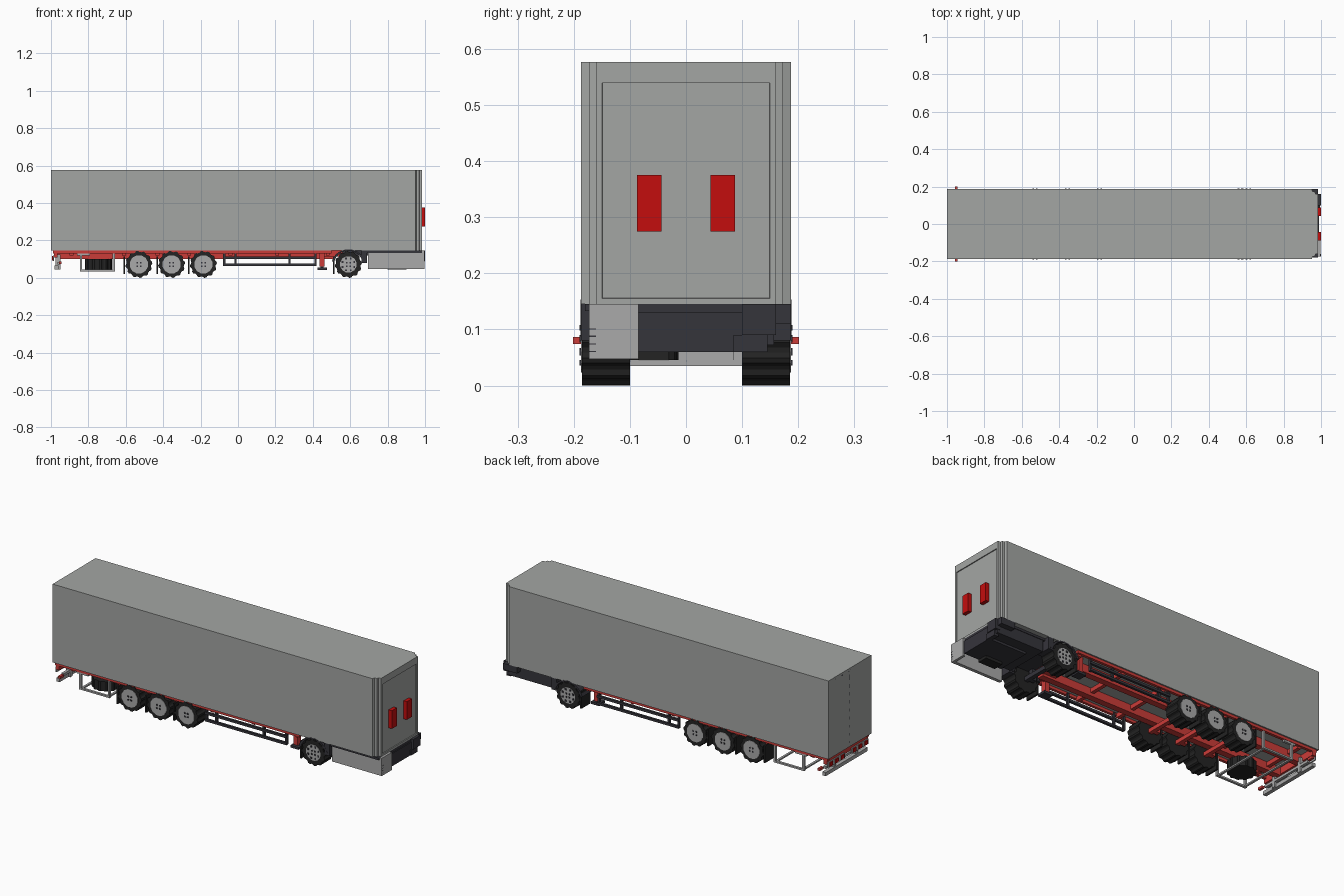
import bpy, bmesh, math
from mathutils import Matrix

old = bpy.data.objects.get("Cube")
if old:
    bpy.data.objects.remove(old, do_unlink=True)


def material(name, r, g, b):
    m = bpy.data.materials.new(name)
    m.use_nodes = True
    m.diffuse_color = (r, g, b, 1)
    m.node_tree.nodes["Principled BSDF"].inputs["Base Color"].default_value = (r, g, b, 1)
    return m


GREY = material("body grey", 0.37, 0.38, 0.37)
LIGHT = material("light grey", 0.40, 0.40, 0.40)
DARK = material("dark slate", 0.036, 0.035, 0.044)
TYRE = material("tyre black", 0.017, 0.017, 0.017)
RED = material("chassis red", 0.60, 0.045, 0.04)
LAMP = material("lamp red", 0.55, 0.004, 0.004)


def finish(bm, name, mat):
    bmesh.ops.recalc_face_normals(bm, faces=bm.faces)
    me = bpy.data.meshes.new(name)
    bm.to_mesh(me)
    bm.free()
    me.materials.append(mat)
    ob = bpy.data.objects.new(name, me)
    bpy.context.collection.objects.link(ob)
    return ob


def boxes(name, mat, specs, mirror=False):
    """Join boxes given as (x0, x1, y0, y1, z0, z1); mirror repeats them across y."""
    bm = bmesh.new()
    for x0, x1, y0, y1, z0, z1 in specs:
        for s in ((1, -1) if mirror else (1,)):
            c = ((x0 + x1) / 2, s * (y0 + y1) / 2, (z0 + z1) / 2)
            mat4 = Matrix.Translation(c) @ Matrix.Diagonal((x1 - x0, y1 - y0, z1 - z0, 1))
            bmesh.ops.create_cube(bm, size=1, matrix=mat4)
    return finish(bm, name, mat)


def prism(name, mat, pts, a, b, axis="y"):
    """Extrude a closed outline: (x, z) along y, or (x, y) along z."""
    bm = bmesh.new()
    place = (lambda p, t: (p[0], t, p[1])) if axis == "y" else (lambda p, t: (p[0], p[1], t))
    lo = [bm.verts.new(place(p, a)) for p in pts]
    hi = [bm.verts.new(place(p, b)) for p in pts]
    bm.faces.new(lo)
    bm.faces.new(hi)
    for i in range(len(pts)):
        j = (i + 1) % len(pts)
        bm.faces.new((lo[i], lo[j], hi[j], hi[i]))
    return finish(bm, name, mat)


def circle(cx, cz, r, n, r2=None):
    """Circle outline; a second radius makes tread notches."""
    out = []
    for i in range(n):
        rr = r if (r2 is None or i % 4 < 2) else r2
        a = 2 * math.pi * (i + 0.5) / n
        out.append((cx + rr * math.cos(a), cz + rr * math.sin(a)))
    return out


# Cargo body with stepped front corners
half = [(-1, 0.187), (0.95, 0.187), (0.955, 0.173), (0.968, 0.173), (0.97, 0.16), (0.985, 0.16)]
body = prism("cargo_body", GREY, half + [(x, -y) for x, y in reversed(half)], 0.145, 0.577, "z")

# Recessed panel on the front wall
bm = bmesh.new()
bm.from_mesh(body.data)
wall = [f for f in bm.faces if f.normal.x > 0.9 and f.calc_center_median().x > 0.98]
bmesh.ops.inset_region(bm, faces=wall, thickness=0.015)
for v in wall[0].verts:
    v.co.z += 0.027 * (-1 if v.co.z > 0.3 else 0)
bmesh.ops.inset_region(bm, faces=wall, thickness=0.0005, depth=-0.005)
bm.to_mesh(body.data)
bm.free()

# Front wall lamps
boxes("front_wall_lamps", LAMP, [(0.978, 1.0, 0.044, 0.087, 0.275, 0.375)], True)

# Rear door trim: centre gap, hinges and top light strip
boxes("door_gap", DARK, [(-1.0, -0.999, -0.002, 0.002, 0.155, 0.555)])
boxes("rear_top_strip", DARK, [(-1.0, -0.999, y, y + 0.04, 0.56, 0.567)
                               for y in (-0.16, -0.10, -0.02, 0.06, 0.12)])

# Chassis: lower rim, main rails, cross members
boxes("lower_rim", RED, [(-0.99, 0.5, 0.165, 0.18, 0.13, 0.145)], True)
boxes("main_rails", RED, [(-0.97, 0.52, 0.06, 0.095, 0.102, 0.145)], True)
boxes("cross_members", RED, [(x, x + 0.02, -0.17, 0.17, 0.12, 0.143)
                             for x in (-0.9, -0.62, -0.44, -0.27, -0.05, 0.2, 0.47)])
boxes("neck_plate", RED, [(0.44, 0.56, -0.12, 0.12, 0.115, 0.145)])
boxes("kingpin_frame", DARK, [(0.5, 0.72, -0.1, 0.1, 0.12, 0.145)])

# Wheels, axles, mudflaps
for n, cx in enumerate((-0.53, -0.355, -0.185, 0.59)):
    front = n == 3
    boxes(f"axle_{n}", DARK if front else RED, [(cx - 0.011, cx + 0.011, -0.12, 0.12, 0.06, 0.082)])
    boxes(f"axle_hanger_{n}", DARK if front else RED,
          [(cx - 0.035, cx - 0.01, 0.065, 0.09, 0.06, 0.12)], True)
    for side, s in (("left", 1), ("right", -1)):
        prism(f"tyre_{side}_{n}", TYRE, circle(cx, 0.072, 0.0722, 48, 0.066), s * 0.1, s * 0.185)
        r = 0.045 if front else 0.05
        prism(f"rim_{side}_{n}", LIGHT, circle(cx, 0.072, r, 12), s * 0.12, s * 0.187)
        boxes(f"hub_bolts_{side}_{n}", DARK,
              [(cx + dx - 0.004, cx + dx + 0.004, s * 0.1875 - 0.002, s * 0.1875 + 0.002,
                0.068 + dz, 0.076 + dz) for dx in (-0.009, 0.009) for dz in (-0.009, 0.009)])
        if front:
            boxes(f"hub_slots_{side}", DARK,
                  [(cx + 0.034 * math.cos(a) - 0.005, cx + 0.034 * math.cos(a) + 0.005,
                    s * 0.1875 - 0.002, s * 0.1875 + 0.002,
                    0.067 + 0.034 * math.sin(a), 0.077 + 0.034 * math.sin(a))
                   for a in [math.pi / 4 * (k + 0.5) for k in range(8)]])
            # Fender arch over the front wheel
            arc = [math.radians(d) for d in range(15, 166, 15)]
            outer = [(cx + 0.092 * math.cos(a), 0.065 + 0.088 * math.sin(a)) for a in arc]
            inner = [(cx + 0.077 * math.cos(a), 0.07 + 0.076 * math.sin(a)) for a in reversed(arc)]
            prism(f"fender_{side}", DARK, outer + inner, s * 0.1, s * 0.188)
    boxes(f"mudflaps_{n}", TYRE, [(cx - 0.082, cx - 0.073, 0.105, 0.185, 0.02, 0.115)], True)
boxes("fender_brackets", DARK, [(0.66, 0.69, 0.105, 0.187, 0.08, 0.145)], True)

# Dark side guards between the axles
boxes("side_guards", DARK,
      [(-0.08, 0.42, 0.165, 0.178, z, z + 0.013) for z in (0.064, 0.102)]
      + [(x, x + 0.012, 0.16, 0.172, 0.064, 0.14) for x in (-0.08, -0.02, 0.27, 0.408)], True)

# Landing legs
boxes("landing_legs", RED, [(0.437, 0.462, 0.11, 0.14, 0.06, 0.145)], True)
boxes("landing_feet", DARK, [(0.425, 0.475, 0.1, 0.15, 0.043, 0.056),
                             (0.442, 0.457, 0.115, 0.135, 0.05, 0.075)], True)

# Grey rear side frames and the spare wheel
boxes("rear_side_frames", LIGHT,
      [(-0.845, -0.833, 0.165, 0.178, 0.035, 0.13), (-0.67, -0.658, 0.165, 0.178, 0.035, 0.13),
       (-0.845, -0.658, 0.165, 0.178, 0.035, 0.044), (-0.86, -0.79, 0.165, 0.178, 0.12, 0.13)], True)
boxes("spare_carrier", LIGHT, [(-0.84, -0.828, -0.17, 0.17, 0.035, 0.043),
                               (-0.675, -0.663, -0.17, 0.17, 0.035, 0.043)])
prism("spare_tyre", TYRE, [(x, y) for x, y in circle(-0.745, -0.085, 0.072, 48, 0.067)],
      0.046, 0.1, "z")

# Rear underrun guard and light panel
boxes("rear_underrun_beam", LIGHT, [(-0.98, -0.96, -0.183, 0.183, 0.045, 0.065),
                                    (-0.965, -0.95, -0.16, 0.16, 0.072, 0.086)])
boxes("rear_guard_posts", LIGHT, [(-0.975, -0.95, 0.085, 0.105, 0.045, 0.125)], True)
boxes("rear_light_panel", RED, [(-0.985, -0.965, -0.18, 0.18, 0.108, 0.145)])
boxes("rear_lamp_housing", LIGHT, [(-0.99, -0.984, 0.03, 0.175, 0.09, 0.12)], True)
boxes("rear_lamps", LAMP, [(-0.995, -0.985, y, y + 0.025, 0.094, 0.116)
                           for y in (0.04, 0.09, 0.14)], True)
boxes("side_marker_lamps", RED, [(-0.957, -0.943, 0.17, 0.201, 0.074, 0.087)], True)

# Front right skirt wrapping round the corner
boxes("front_skirt", LIGHT, [(0.695, 0.998, -0.173, -0.155, 0.047, 0.132),
                             (0.95, 0.998, -0.173, -0.155, 0.13, 0.145),
                             (0.984, 0.998, -0.173, -0.085, 0.047, 0.145)])
boxes("skirt_notches", DARK, [(0.9975, 0.9985, -0.173, -0.16, z, z + 0.002)
                              for z in (0.06, 0.073, 0.087, 0.1)])

# Dark front underbody with equipment box and corner bumper
boxes("front_underbody", DARK, [(0.69, 0.985, -0.18, 0.16, 0.133, 0.1455),
                                (0.7, 0.985, -0.085, 0.157, 0.072, 0.133),
                                (0.76, 0.99, -0.085, 0.1, 0.06, 0.13)])
boxes("front_corner_bumper", DARK, [(0.9, 0.985, 0.1, 0.187, 0.11, 0.145),
                                    (0.97, 1.0, 0.1, 0.16, 0.09, 0.145),
                                    (0.97, 0.995, 0.085, 0.145, 0.06, 0.09)])
boxes("underbody_battery", TYRE, [(0.8, 0.9, -0.085, -0.03, 0.045, 0.062)])
